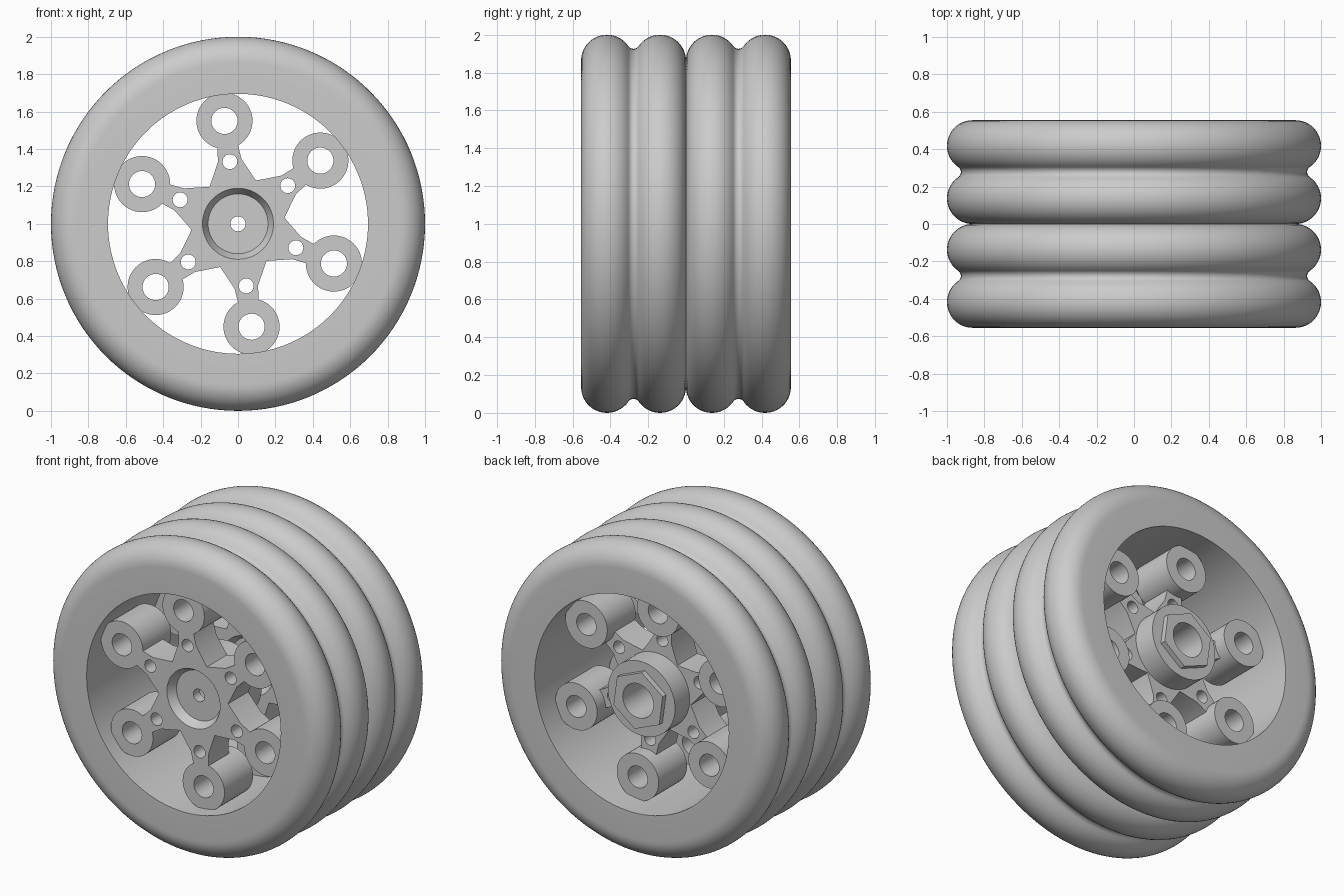
import bpy, bmesh, math
from mathutils import Matrix, Vector

cube = bpy.data.objects.get("Cube")
if cube:
    bpy.data.objects.remove(cube, do_unlink=True)

WIDTH = 0.555           # width of one wheel
TILT = math.radians(97.5)
STEP = math.tau / 6

grey = bpy.data.materials.new("plain_grey")
grey.use_nodes = True
colour = (0.6, 0.6, 0.6, 1)
grey.diffuse_color = colour
grey.node_tree.nodes["Principled BSDF"].inputs["Base Color"].default_value = colour


def finish(name, bm, angle=35):
    """Turn a bmesh into a clean, shaded object raised to axle height."""
    bmesh.ops.remove_doubles(bm, verts=bm.verts, dist=1e-5)
    bmesh.ops.recalc_face_normals(bm, faces=bm.faces)
    mesh = bpy.data.meshes.new(name)
    bm.to_mesh(mesh)
    bm.free()
    mesh.materials.append(grey)
    obj = bpy.data.objects.new(name, mesh)
    bpy.context.collection.objects.link(obj)
    obj.location.z = 1
    bpy.ops.object.select_all(action='DESELECT')
    obj.select_set(True)
    bpy.context.view_layer.objects.active = obj
    bpy.ops.object.shade_smooth_by_angle(angle=math.radians(angle))
    return obj


def lathe(name, profile, steps, y0):
    """Spin a closed (radius, depth) profile around the axle."""
    bm = bmesh.new()
    verts = [bm.verts.new((r, y0 + y, 0)) for r, y in profile]
    edges = [bm.edges.new((a, b)) for a, b in zip(verts, verts[1:] + verts[:1])]
    bmesh.ops.spin(bm, geom=verts + edges, cent=(0, 0, 0), axis=(0, 1, 0),
                   angle=math.tau, steps=steps, use_merge=True)
    return finish(name, bm)


def ring(radius, count=40, centre=(0, 0), turn=0.0):
    return [(centre[0] + radius * math.cos(turn + math.tau * i / count),
             centre[1] + radius * math.sin(turn + math.tau * i / count)) for i in range(count)]


def polar(r, a, side=0.0):
    """Point at radius r along angle a, shifted sideways."""
    return (r * math.cos(a) - side * math.sin(a), r * math.sin(a) + side * math.cos(a))


def plate(name, loops, near, far, y0):
    """Extrude an outline with holes between two depths along the axle."""
    curve = bpy.data.curves.new(name, 'CURVE')
    curve.dimensions = '2D'
    curve.fill_mode = 'BOTH'
    curve.extrude = (far - near) / 2
    for loop in loops:
        spline = curve.splines.new('POLY')
        spline.points.add(len(loop) - 1)
        for point, (u, v) in zip(spline.points, loop):
            point.co = (u, v, 0, 1)
        spline.use_cyclic_u = True
    temp = bpy.data.objects.new(name + "_outline", curve)
    bpy.context.collection.objects.link(temp)
    bm = bmesh.new()
    bm.from_mesh(temp.to_mesh())
    temp.to_mesh_clear()
    bpy.data.objects.remove(temp, do_unlink=True)
    bpy.data.curves.remove(curve)
    bm.transform(Matrix.Translation((0, y0 + (near + far) / 2, 0))
                 @ Matrix.Rotation(math.pi / 2, 4, 'X'))
    return finish(name, bm)


def tyre_profile():
    """Two round lobes joined by a small fillet, with a straight bore."""
    half, lobe, fillet = WIDTH / 2, 0.137, 0.033
    mid = 1 - lobe
    lean = math.asin((half - lobe) / (lobe + fillet))
    side = []
    for i in range(19):
        a = -math.pi / 2 + (lean + math.pi / 2) * i / 18
        side.append((mid + lobe * math.cos(a), lobe + lobe * math.sin(a)))
    valley = mid + (lobe + fillet) * math.cos(lean)
    for i in range(1, 6):
        a = lean * (1 - i / 5)
        side.append((valley - fillet * math.cos(a), half - fillet * math.sin(a)))
    other = [(r, WIDTH - y) for r, y in reversed(side[:-1])]
    return [(0.695, 0)] + side + other + [(0.695, WIDTH)]


def star_outline():
    pts = []
    for k in range(6):
        a = TILT + k * STEP
        pts += [polar(0.25, a - STEP / 2), polar(0.34, a, -0.064), polar(0.418, a, -0.055),
                polar(0.418, a, 0.055), polar(0.34, a, 0.064)]
    return pts


hub_profile = [(0.04, 0.155), (0.16, 0.155), (0.19, 0.1), (0.19, 0.305), (0.24, 0.305),
               (0.24, 0.455), (0.11, 0.455), (0.11, 0.22), (0.04, 0.22)]

# Two identical wheels side by side on one axle
for label, y0 in (("front", -WIDTH), ("rear", 0.0)):
    lathe(label + "_tyre", tyre_profile(), 128, y0)
    lathe(label + "_hub", hub_profile, 64, y0)
    angles = [TILT + k * STEP for k in range(6)]
    # Six-armed spoke plate with lightening holes
    holes = [ring(0.04, 24, polar(0.335, a)) for a in angles]
    plate(label + "_spokes", [star_outline(), ring(0.19, 64)] + holes, 0.1, 0.305, y0)
    # Tubular bosses where the spokes meet the rim
    for k, a in enumerate(angles):
        c = polar(0.555, a)
        plate(f"{label}_boss_{k + 1}", [ring(0.15, 48, c), ring(0.07, 32, c)], 0.1, 0.39, y0)
    # Hexagonal drive nut
    plate(label + "_hex_nut", [ring(0.19, 6, turn=TILT), ring(0.11, 64)], 0.45, 0.49, y0)
